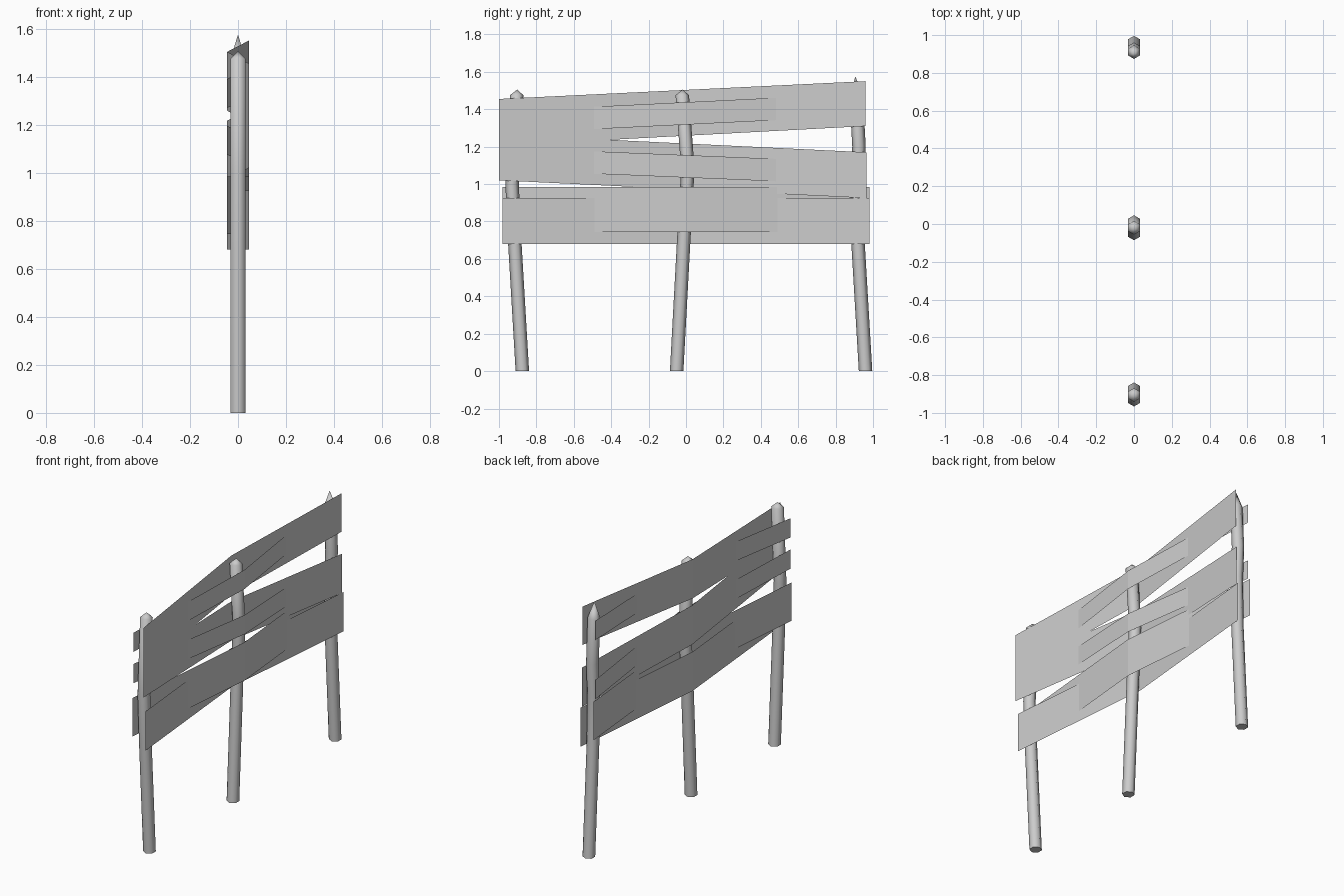
import bpy, bmesh, math

cube = bpy.data.objects.get("Cube")
if cube:
    bpy.data.objects.remove(cube, do_unlink=True)

# One plain grey for the whole fence
grey = bpy.data.materials.new("weathered_grey")
grey.use_nodes = True
COLOUR = (0.6, 0.6, 0.6, 1.0)
grey.diffuse_color = COLOUR
grey.node_tree.nodes["Principled BSDF"].inputs["Base Color"].default_value = COLOUR

SIDES = 6
RADIUS = 0.036
OFFSET = 0.045    # how far a board stands off the post line


def finish(name, bm):
    mesh = bpy.data.meshes.new(name)
    bm.to_mesh(mesh)
    bm.free()
    mesh.materials.append(grey)
    obj = bpy.data.objects.new(name, mesh)
    bpy.context.collection.objects.link(obj)
    return obj


def post(name, path, tip):
    """Six-sided bent post along (y, z) points, closed by a pointed cap."""
    bm = bmesh.new()
    rings = []
    for y, z in path:
        ring = []
        for i in range(SIDES):
            a = math.tau * i / SIDES + math.pi / 2
            ring.append(bm.verts.new((RADIUS * math.cos(a), y + RADIUS * math.sin(a), z)))
        rings.append(ring)
    apex = bm.verts.new((0, *tip))
    bm.faces.new(rings[0][::-1])
    for i in range(SIDES):
        j = (i + 1) % SIDES
        for low, high in zip(rings, rings[1:]):
            bm.faces.new((low[i], low[j], high[j], high[i]))
        bm.faces.new((rings[-1][i], rings[-1][j], apex))
    bmesh.ops.recalc_face_normals(bm, faces=bm.faces)
    obj = finish(name, bm)
    bpy.ops.object.select_all(action='DESELECT')
    obj.select_set(True)
    bpy.context.view_layer.objects.active = obj
    bpy.ops.object.shade_smooth_by_angle(angle=math.radians(62))


def board(name, side, front, back):
    """Thin board woven past the posts; front and back are (y, bottom, top)."""
    bm = bmesh.new()
    t = -front[0] / (back[0] - front[0])
    middle = [f + (b - f) * t for f, b in zip(front, back)]
    pairs = []
    for (y, low, high), x in zip((front, middle, back), (side, -side, side)):
        pairs.append([bm.verts.new((x * OFFSET, y, z)) for z in (low, high)])
    for a, b in zip(pairs, pairs[1:]):
        bm.faces.new((a[0], b[0], b[1], a[1]))
    finish(name, bm)


# Posts, each slightly bent
post("front_post", [(-0.875, 0), (-0.915, 0.68), (-0.93, 1.0), (-0.905, 1.475)], (-0.903, 1.505))
post("middle_post", [(-0.05, 0), (-0.01, 0.74), (0.01, 1.08), (-0.02, 1.475)], (-0.018, 1.505))
post("back_post", [(0.96, 0), (0.92, 0.68), (0.914, 1.0), (0.925, 1.2), (0.91, 1.475)], (0.906, 1.575))

# Boards passing the end posts on the right side
board("upper_outer_board", 1, (-1.0, 1.205, 1.455), (0.96, 1.31, 1.55))
board("centre_outer_board", 1, (-1.0, 1.02, 1.265), (0.965, 0.925, 1.17))
board("lower_outer_board", 1, (-0.98, 0.68, 0.925), (0.98, 0.68, 0.925))

# Boards passing the end posts on the left side
board("upper_inner_board", -1, (-0.97, 1.27, 1.39), (0.96, 1.365, 1.485))
board("centre_inner_board", -1, (-0.97, 1.075, 1.195), (0.96, 0.995, 1.115))
board("lower_inner_board", -1, (-0.98, 0.745, 0.985), (0.98, 0.745, 0.985))
